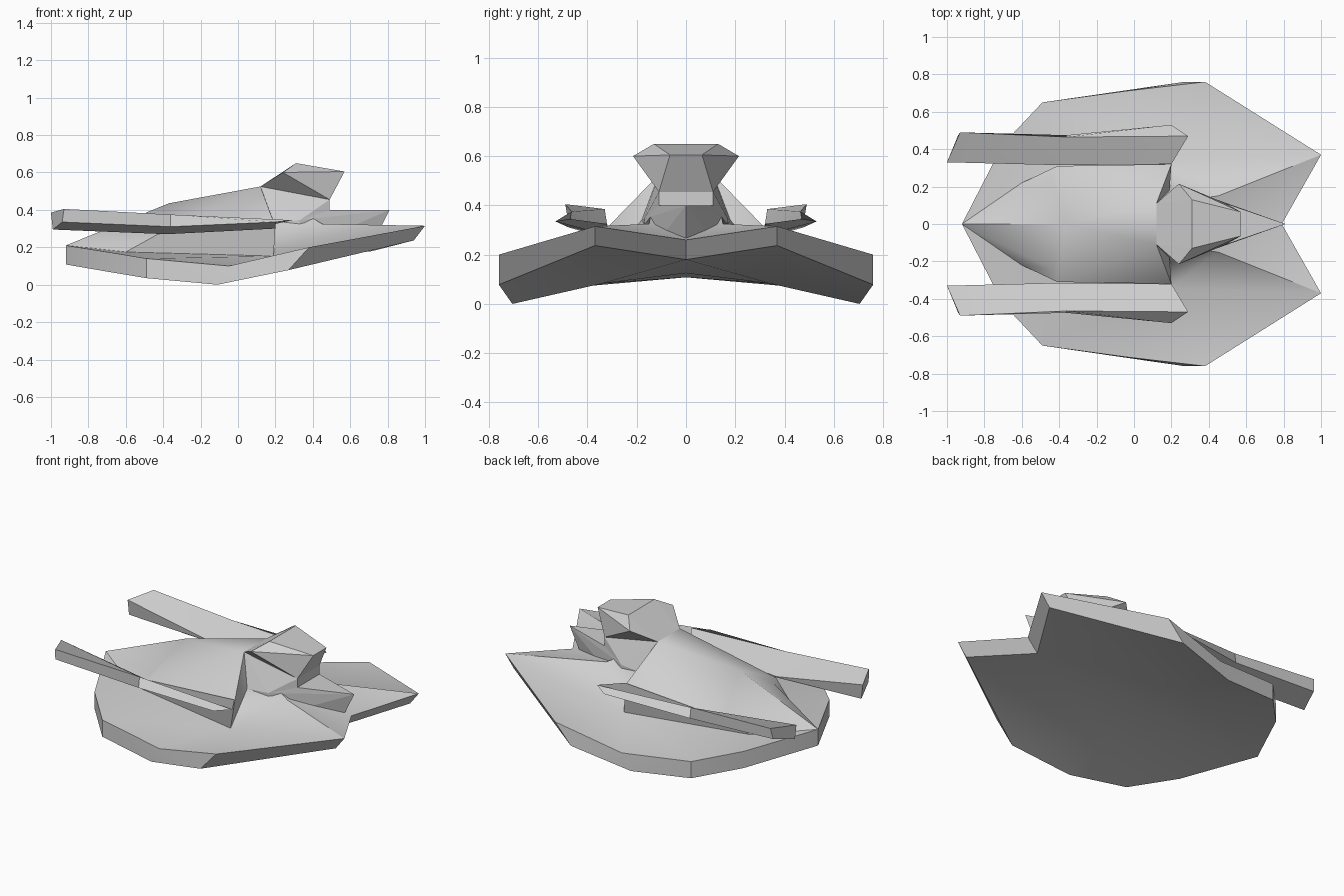
import bpy, bmesh, math

cube = bpy.data.objects.get("Cube")
if cube:
    bpy.data.objects.remove(cube, do_unlink=True)

# One plain grey for the whole ship
grey = bpy.data.materials.new("hull_grey")
grey.use_nodes = True
colour = (0.63, 0.63, 0.63, 1)
grey.diffuse_color = colour
grey.node_tree.nodes["Principled BSDF"].inputs["Base Color"].default_value = colour


def finish(name, bm, smooth=0):
    """Weld, orient and link a part."""
    bmesh.ops.remove_doubles(bm, verts=bm.verts, dist=0.0005)
    bmesh.ops.recalc_face_normals(bm, faces=bm.faces)
    me = bpy.data.meshes.new(name)
    bm.to_mesh(me)
    bm.free()
    me.materials.append(grey)
    ob = bpy.data.objects.new(name, me)
    bpy.context.scene.collection.objects.link(ob)
    if smooth:
        bpy.ops.object.select_all(action='DESELECT')
        bpy.context.view_layer.objects.active = ob
        ob.select_set(True)
        bpy.ops.object.shade_smooth_by_angle(angle=math.radians(smooth))


def half_mesh(name, points, faces, smooth):
    """Build named-point faces on the +y side and mirror them across y = 0."""
    bm = bmesh.new()
    for s in (1, -1):
        vs = {k: bm.verts.new((x, y * s, z)) for k, (x, y, z) in points.items()}
        for f in faces:
            bm.faces.new([vs[k] for k in f.split()])
    finish(name, bm, smooth)


def hull_of(name, points):
    """Convex solid around corner points, mirrored across y = 0."""
    bm = bmesh.new()
    for x, y, z in points:
        bm.verts.new((x, y, z))
        if y:
            bm.verts.new((x, -y, z))
    bmesh.ops.convex_hull(bm, input=bm.verts)
    bmesh.ops.delete(bm, geom=[v for v in bm.verts if not v.link_faces], context='VERTS')
    bmesh.ops.dissolve_limit(bm, angle_limit=0.03, verts=bm.verts, edges=bm.edges)
    finish(name, bm)


# Main hull: rim (r top, b bottom), deck crease (c), belly and upper body
P = {
    "r0": (-.92, 0, .21), "r1": (-.70, .427, .175), "r2": (-.49, .65, .14),
    "r3": (-.05, .71, .10), "r4": (.38, .76, .20), "r5": (1.0, .37, .315), "r6": (.79, 0, .26),
    "b0": (-.92, 0, .108), "b1": (-.70, .427, .07), "b2": (-.49, .65, .035),
    "b3": (-.11, .705, 0), "b4": (.27, .76, .078), "b5": (.94, .37, .237), "b6": (.72, 0, .18),
    "keel": (-.10, 0, .125), "belly": (-.10, .34, .083),
    "c1": (-.60, .22, .175), "c2": (.19, .345, .153),
    "top": (-.37, 0, .435), "mid": (.12, 0, .525), "neck": (.12, .11, .525),
    "side1": (-.44, .24, .283), "side2": (-.41, .31, .28), "side3": (.20, .32, .31),
    "step": (.19, .18, .34), "back": (.45, .15, .325), "back_mid": (.45, 0, .31),
}
rim = [f"r{i} r{i+1} b{i+1} b{i}" for i in range(6)]
belly = [f"b{i} b{i+1} belly" for i in range(6)] + ["b0 belly keel", "b6 keel belly"]
deck = ["r0 r1 c1", "r1 r2 c1", "r2 r3 c2 c1", "r3 r4 c2", "r4 r5 c2"]
body = ["r0 c1 side1", "r0 side1 top", "side1 side2 top", "side2 neck top", "side2 side3 neck",
        "top neck mid", "c1 side2 side1", "c1 c2 side3 side2", "side3 c2 step", "neck side3 step",
        "step c2 back", "c2 r5 back", "neck step back", "neck back back_mid mid",
        "back r5 r6", "back r6 back_mid"]
half_mesh("main_hull", P, rim + belly + deck + body, 32)

# Bridge with wide cheeks, its neck and the tail spike
hull_of("bridge", [(.12, .11, .525), (.24, .215, .60), (.31, .13, .65),
                   (.57, .065, .605), (.49, .11, .455)])
hull_of("bridge_neck", [(.12, .11, .525), (.49, .11, .455), (.49, .11, .26),
                        (.19, .18, .34), (.33, .17, .345), (.33, .17, .28)])
hull_of("tail_spike", [(.33, .17, .345), (.49, .11, .40), (.49, .11, .26),
                       (.81, 0, .40), (.74, 0, .26)])

# Side cannons: beams whose tops twist down to meet the body, pointed at the rear
stations = [
    [(-1.0, .33, .385), (-.93, .49, .405), (-.94, .475, .335), (-.99, .33, .295)],
    [(-.41, .315, .285), (-.36, .465, .375), (-.36, .475, .31), (-.38, .33, .27)],
    [(.20, .32, .325), (.29, .47, .345), (.20, .53, .335), (.20, .40, .30)],
]
for name, s in (("left_side_cannon", 1), ("right_side_cannon", -1)):
    bm = bmesh.new()
    rings = [[bm.verts.new((x, y * s, z)) for x, y, z in st] for st in stations]
    for a, b in zip(rings, rings[1:]):
        for i in range(4):
            j = (i + 1) % 4
            bm.faces.new((a[i], a[j], b[j], b[i]))
    bm.faces.new(rings[0])
    bm.faces.new(rings[-1])
    finish(name, bm, 25)
